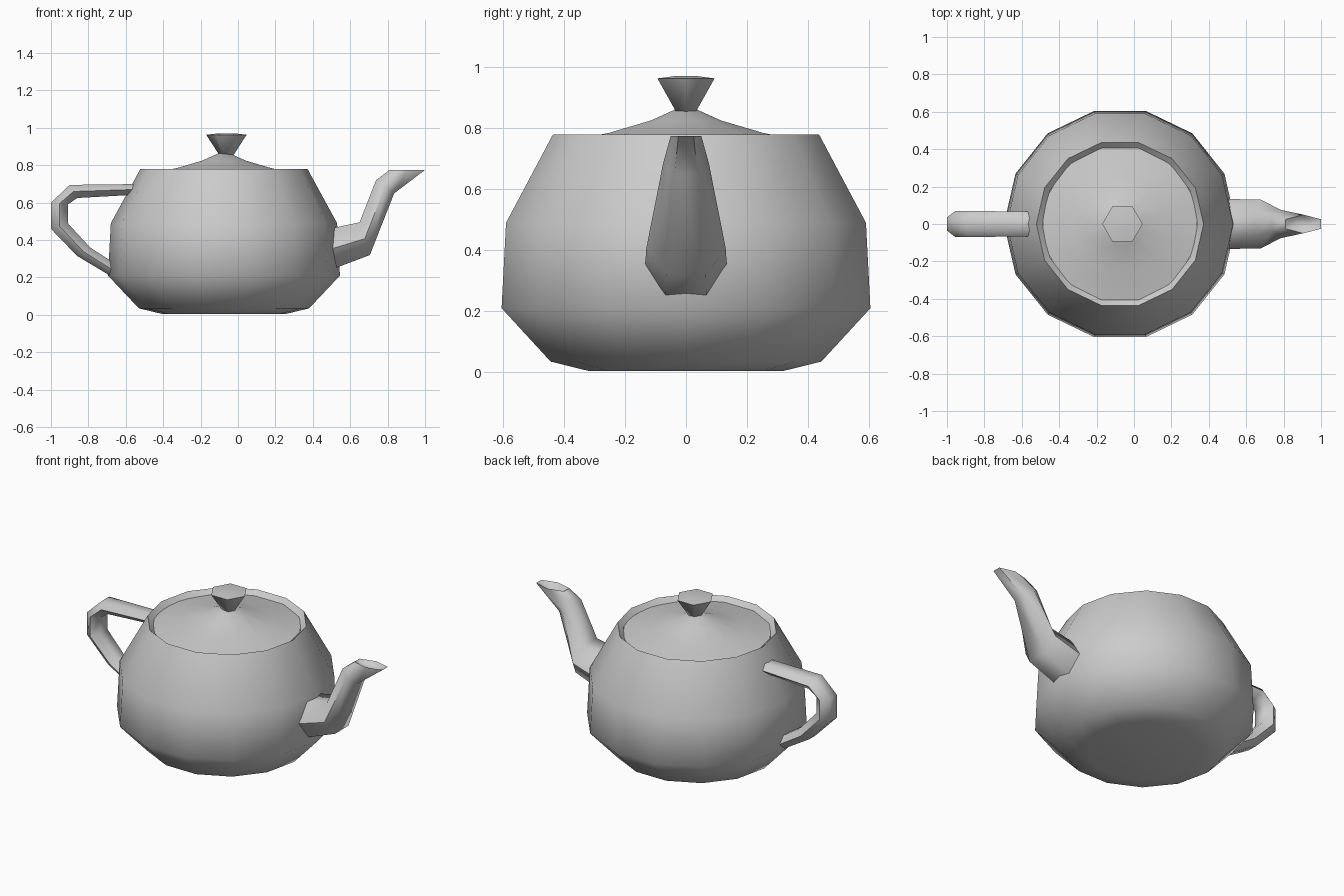
import bpy, bmesh, math

if "Cube" in bpy.data.objects:
    bpy.data.objects.remove(bpy.data.objects["Cube"])

CX = -0.075  # axis of the pot


def finish(name, rings, cap_start=True, cap_end=True):
    """Skin a list of equally long point rings and smooth the result."""
    bm = bmesh.new()
    loops = [[bm.verts.new(p) for p in ring] for ring in rings]
    n = len(loops[0])
    for a, b in zip(loops, loops[1:]):
        for i in range(n):
            j = (i + 1) % n
            bm.faces.new((a[i], a[j], b[j], b[i]))
    if cap_start:
        bm.faces.new(loops[0][::-1])
    if cap_end:
        bm.faces.new(loops[-1])
    bmesh.ops.recalc_face_normals(bm, faces=bm.faces)
    mesh = bpy.data.meshes.new(name)
    bm.to_mesh(mesh)
    bm.free()
    ob = bpy.data.objects.new(name, mesh)
    bpy.context.collection.objects.link(ob)
    bpy.ops.object.select_all(action='DESELECT')
    ob.select_set(True)
    bpy.context.view_layer.objects.active = ob
    bpy.ops.object.shade_smooth_by_angle(angle=math.radians(62))
    return ob


def lathe(name, profile, sides, cx=CX, turn=0.0, **caps):
    """Spin (radius, height) points around the vertical axis."""
    angles = [turn + math.tau * i / sides for i in range(sides)]
    return finish(name, [[(cx + r * math.cos(a), r * math.sin(a), z)
                          for a in angles] for r, z in profile], **caps)


def tube(name, stations, sides=6, **caps):
    """Tube in the xz plane; station = upper point, lower point, half width."""
    rings = []
    for (x1, z1), (x2, z2), w in stations:
        ring = []
        for i in range(sides):
            a = math.tau * (i + 0.5) / sides
            s = math.cos(a) / math.cos(math.pi / sides)
            ring.append(((x1 + x2) / 2 + s * (x1 - x2) / 2, w * math.sin(a),
                         (z1 + z2) / 2 + s * (z1 - z2) / 2))
        rings.append(ring)
    return finish(name, rings, **caps)


# Pot body with inward rim lip
lathe("body", [(0.33, 0.005), (0.455, 0.035), (0.62, 0.21), (0.605, 0.49),
               (0.447, 0.78), (0.415, 0.75)], 14, cap_end=False)

# Shallow conical lid, sunk slightly below the rim
lathe("lid", [(0.425, 0.752), (0.26, 0.785), (0.12, 0.825), (0.035, 0.862)], 12,
      turn=math.pi / 12, cap_start=False)

# Flared knob
lathe("lid_knob", [(0.035, 0.85), (0.108, 0.963), (0.04, 0.971)], 6, cx=-0.062)

# Spout with a hollow mouth
tube("spout", [((0.44, 0.45), (0.44, 0.22), 0.135),
               ((0.65, 0.495), (0.705, 0.32), 0.13),
               ((0.738, 0.72), (0.835, 0.65), 0.075),
               ((0.81, 0.775), (1.0, 0.775), 0.05),
               ((0.84, 0.755), (0.93, 0.745), 0.03)])

# Looped handle, from the shoulder round to the lower body
tube("handle", [((-0.50, 0.70), (-0.50, 0.645), 0.065),
                ((-0.90, 0.695), (-0.86, 0.625), 0.07),
                ((-1.0, 0.60), (-0.91, 0.59), 0.07),
                ((-1.0, 0.46), (-0.91, 0.49), 0.07),
                ((-0.86, 0.315), (-0.79, 0.36), 0.065),
                ((-0.66, 0.195), (-0.62, 0.25), 0.06)])
